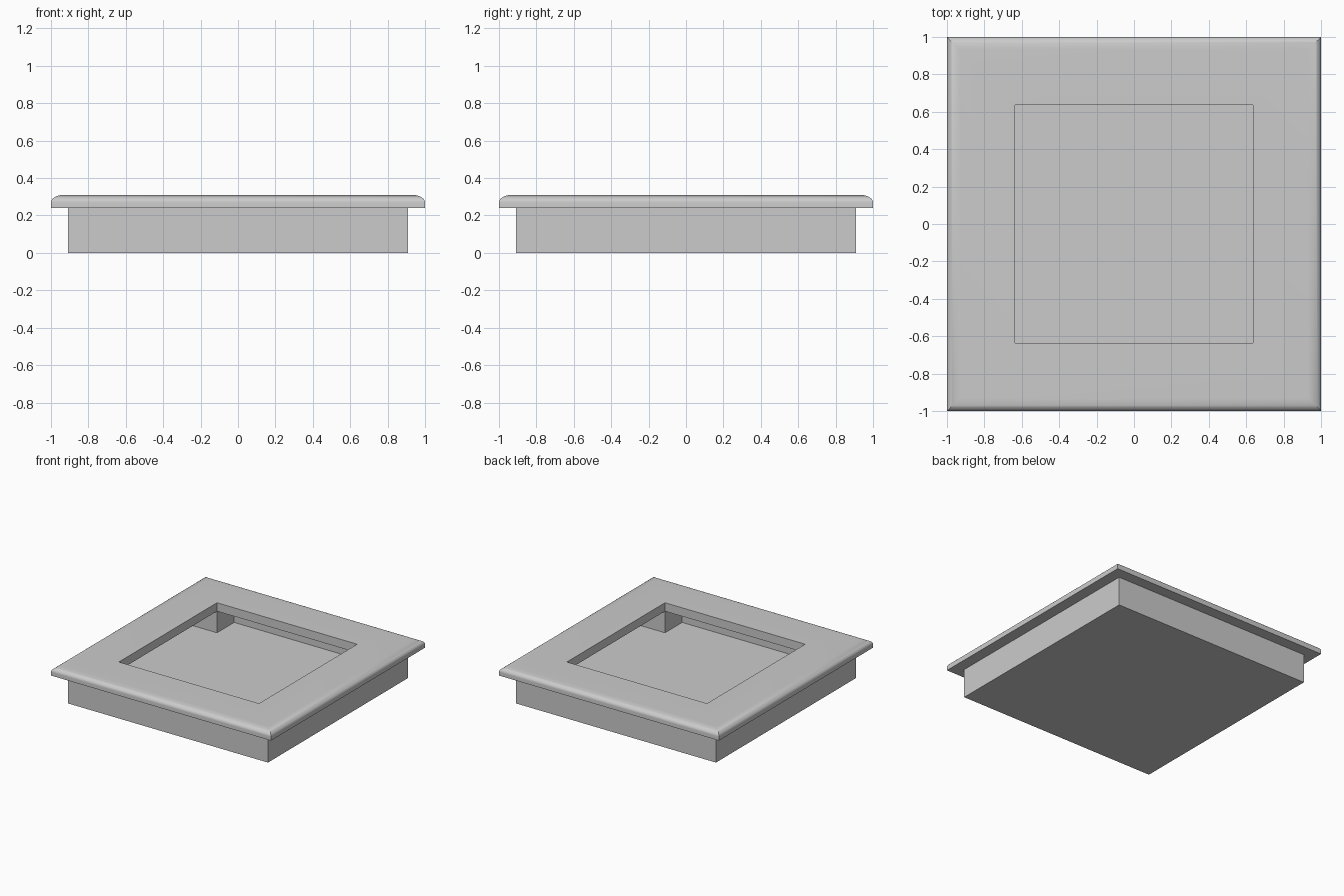
import bpy, bmesh, math

if "Cube" in bpy.data.objects:
    bpy.data.objects.remove(bpy.data.objects["Cube"])

grey = bpy.data.materials.new("light grey")
grey.diffuse_color = (0.6, 0.6, 0.6, 1)
grey.use_nodes = True
grey.node_tree.nodes["Principled BSDF"].inputs["Base Color"].default_value = grey.diffuse_color


def finish(name, bm):
    bmesh.ops.recalc_face_normals(bm, faces=bm.faces)
    mesh = bpy.data.meshes.new(name)
    bm.to_mesh(mesh)
    bm.free()
    mesh.materials.append(grey)
    ob = bpy.data.objects.new(name, mesh)
    bpy.context.collection.objects.link(ob)
    return ob


def box(name, lo, hi):
    bm = bmesh.new()
    bmesh.ops.create_cube(bm, size=1)
    for v in bm.verts:
        v.co = [(lo[i] + hi[i]) / 2 + v.co[i] * (hi[i] - lo[i]) for i in range(3)]
    return finish(name, bm)


def square_ring(name, profile):
    """Sweep a closed (half width, z) profile round a square with mitred corners."""
    bm = bmesh.new()
    corners = [(1, 1), (-1, 1), (-1, -1), (1, -1)]
    loops = [[bm.verts.new((r * x, r * y, z)) for r, z in profile] for x, y in corners]
    n = len(profile)
    for c in range(4):
        a, b = loops[c], loops[(c + 1) % 4]
        for i in range(n):
            j = (i + 1) % n
            bm.faces.new((a[i], a[j], b[j], b[i]))
    return finish(name, bm)


FLOOR, RIM, TOP = 0.063, 0.24, 0.31
OUT, INNER, OPEN = 0.908, 0.86, 0.637

# Floor slab and thin side walls
box("floor_slab", (-OUT, -OUT, 0), (OUT, OUT, FLOOR))
square_ring("side_walls", [(OUT, FLOOR), (OUT, RIM), (INNER, RIM), (INNER, FLOOR)])

# Corner blocks that narrow the cavity under the rim
for sx, side in ((-1, "left"), (1, "right")):
    for sy, end in ((-1, "front"), (1, "back")):
        xs = sorted((sx * OPEN, sx * INNER))
        ys = sorted((sy * OPEN, sy * INNER))
        box(f"corner_block_{end}_{side}", (xs[0], ys[0], FLOOR), (xs[1], ys[1], RIM))

# Top rim with a rounded outer edge
bull, drop = 0.07, 0.04
arc = [(1 - bull + bull * math.cos(t), TOP - drop + drop * math.sin(t))
       for t in (math.pi / 2 * k / 10 for k in range(11))]
rim = square_ring("top_rim", [(OPEN, RIM), (1, RIM)] + arc + [(OPEN, TOP)])
bpy.context.view_layer.objects.active = rim
rim.select_set(True)
bpy.ops.object.shade_smooth_by_angle(angle=math.radians(30))
